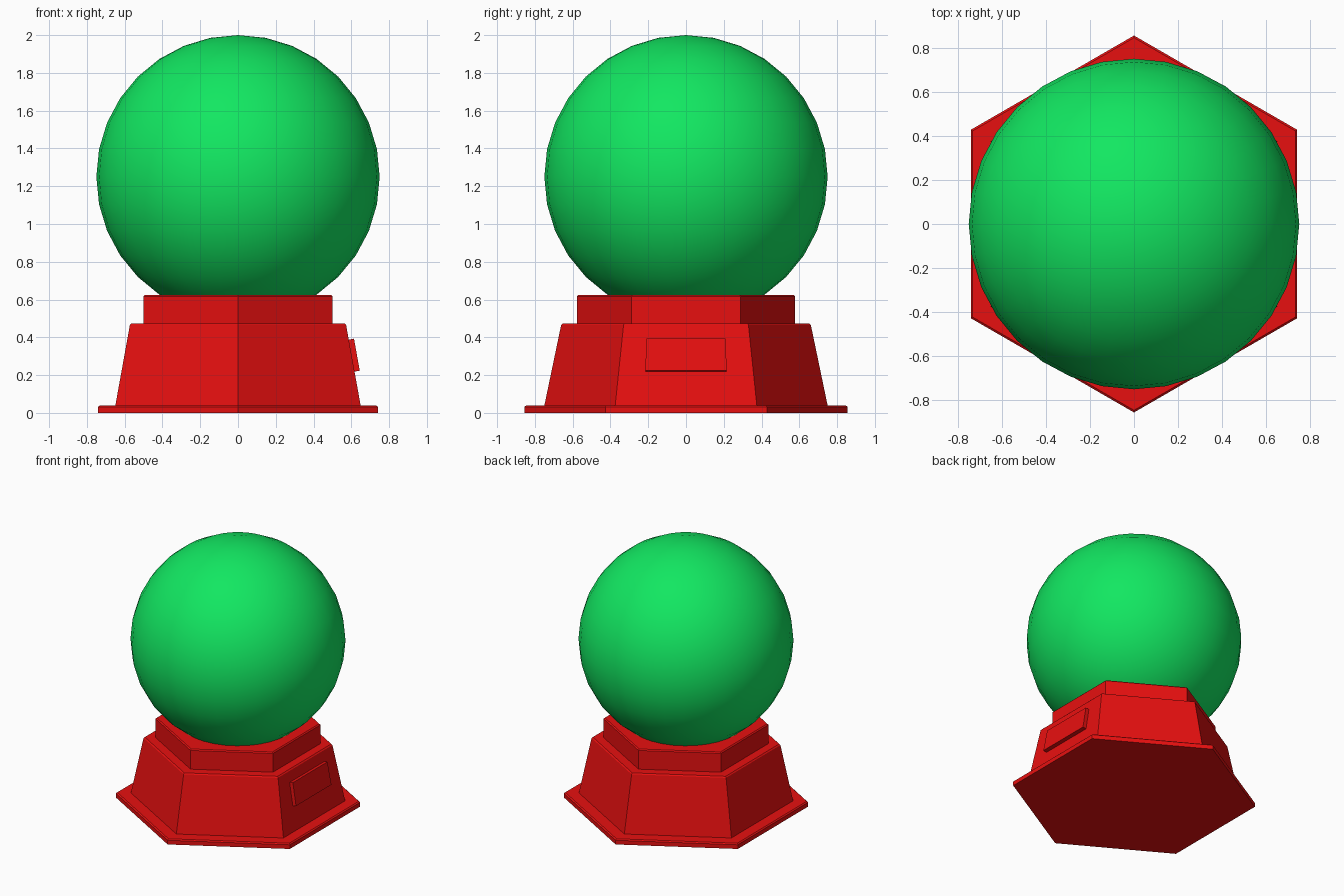
import bpy, bmesh, math
from mathutils import Vector

cube = bpy.data.objects.get("Cube")
if cube:
    bpy.data.objects.remove(cube, do_unlink=True)


def make_material(name, rgb):
    mat = bpy.data.materials.new(name)
    mat.use_nodes = True
    mat.diffuse_color = (*rgb, 1)
    mat.node_tree.nodes["Principled BSDF"].inputs["Base Color"].default_value = (*rgb, 1)
    return mat


red = make_material("red", (0.8, 0.005, 0.005))
green = make_material("green", (0.006, 0.8, 0.12))


def finish(bm, name, mat):
    bmesh.ops.recalc_face_normals(bm, faces=bm.faces)
    mesh = bpy.data.meshes.new(name)
    bm.to_mesh(mesh)
    bm.free()
    mesh.materials.append(mat)
    obj = bpy.data.objects.new(name, mesh)
    bpy.context.collection.objects.link(obj)
    return obj


def hex_tier(name, profile, mat):
    """Six-sided solid from (radius, height) pairs, corners on the y axis."""
    bm = bmesh.new()
    rings = []
    for r, z in profile:
        angles = [math.radians(90 + 60 * k) for k in range(6)]
        rings.append([bm.verts.new((r * math.cos(a), r * math.sin(a), z)) for a in angles])
    for low, high in zip(rings, rings[1:]):
        for k in range(6):
            n = (k + 1) % 6
            bm.faces.new((low[k], low[n], high[n], high[k]))
    bm.faces.new(rings[0])
    bm.faces.new(rings[-1])
    return finish(bm, name, mat)


# Stepped hexagonal base with softened top rims
hex_tier("plinth", [(0.855, 0), (0.855, 0.032), (0.845, 0.04)], red)
hex_tier("base_body", [(0.75, 0.038), (0.661, 0.465), (0.652, 0.473)], red)
hex_tier("collar", [(0.577, 0.465), (0.577, 0.617), (0.568, 0.625)], red)

# Raised plaque lying on the sloping left side
bm = bmesh.new()
bmesh.ops.create_cube(bm, size=1)
slope = Vector((-0.077, 0, 0.427)).normalized()
normal = Vector((slope.z, 0, -slope.x))
centre = Vector((0.601, 0, 0.303))
for v in bm.verts:
    along, out = v.co.z * 0.172, (v.co.x + 0.3) * 0.036
    half_width = 0.425 - 0.01 * v.co.z
    v.co = centre + slope * along + normal * out + Vector((0, v.co.y * half_width, 0))
finish(bm, "plaque", red)

# Globe resting in the collar
bm = bmesh.new()
bmesh.ops.create_uvsphere(bm, u_segments=32, v_segments=16, radius=0.75)
bmesh.ops.translate(bm, verts=bm.verts, vec=(0, 0, 1.25))
for face in bm.faces:
    face.smooth = True
finish(bm, "globe", green)
